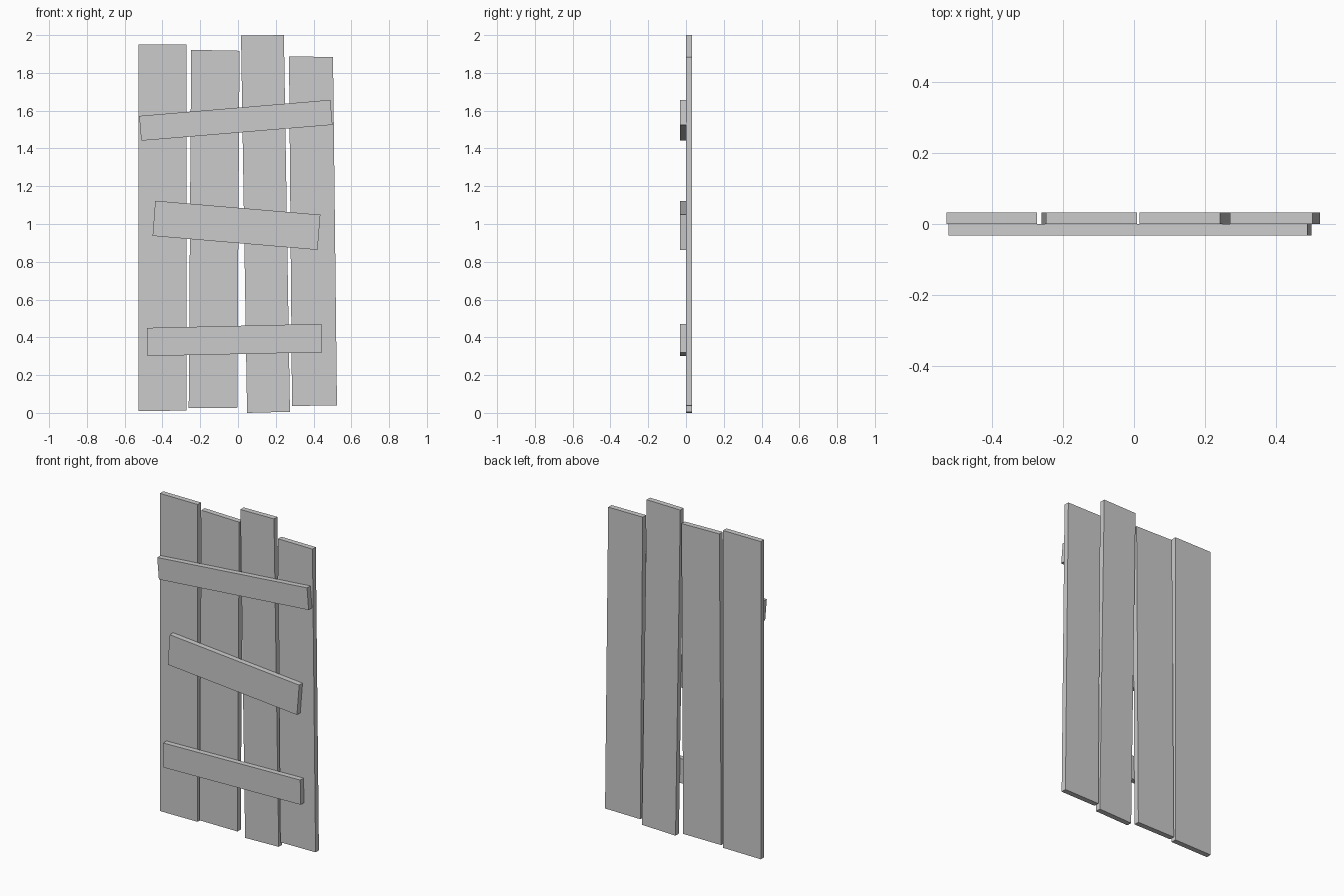
import bpy, bmesh

if "Cube" in bpy.data.objects:
    bpy.data.objects.remove(bpy.data.objects["Cube"])

HALF = 0.0325  # board thickness


def board(name, corners, y0, y1):
    """Extrude a four-cornered front outline (x, z) from y0 to y1."""
    bm = bmesh.new()
    face = bm.faces.new([bm.verts.new((x, y0, z)) for x, z in corners])
    ext = bmesh.ops.extrude_face_region(bm, geom=[face])
    verts = [g for g in ext["geom"] if isinstance(g, bmesh.types.BMVert)]
    bmesh.ops.translate(bm, verts=verts, vec=(0, y1 - y0, 0))
    bmesh.ops.recalc_face_normals(bm, faces=bm.faces)
    mesh = bpy.data.meshes.new(name)
    bm.to_mesh(mesh)
    bm.free()
    obj = bpy.data.objects.new(name, mesh)
    bpy.context.collection.objects.link(obj)
    return obj


# Upright planks: bottom left, bottom right, top right, top left
planks = [
    [(-0.528, 0.01), (-0.273, 0.012), (-0.273, 1.95), (-0.528, 1.95)],
    [(-0.261, 0.025), (-0.004, 0.025), (0.008, 1.917), (-0.248, 1.922)],
    [(0.048, 0.0), (0.275, 0.006), (0.243, 2.0), (0.016, 1.997)],
    [(0.286, 0.037), (0.524, 0.039), (0.503, 1.885), (0.27, 1.886)],
]
for i, c in enumerate(planks, 1):
    board(f"plank_{i}", c, 0, HALF)

# Crooked cross battens nailed on the front
battens = {
    "bottom": [(-0.479, 0.301), (0.446, 0.321), (0.443, 0.471), (-0.483, 0.450)],
    "middle": [(-0.452, 0.937), (0.421, 0.863), (0.436, 1.049), (-0.438, 1.123)],
    "top": [(-0.512, 1.441), (0.500, 1.525), (0.489, 1.657), (-0.523, 1.572)],
}
for n, c in battens.items():
    board(f"{n}_batten", c, -HALF, 0)
